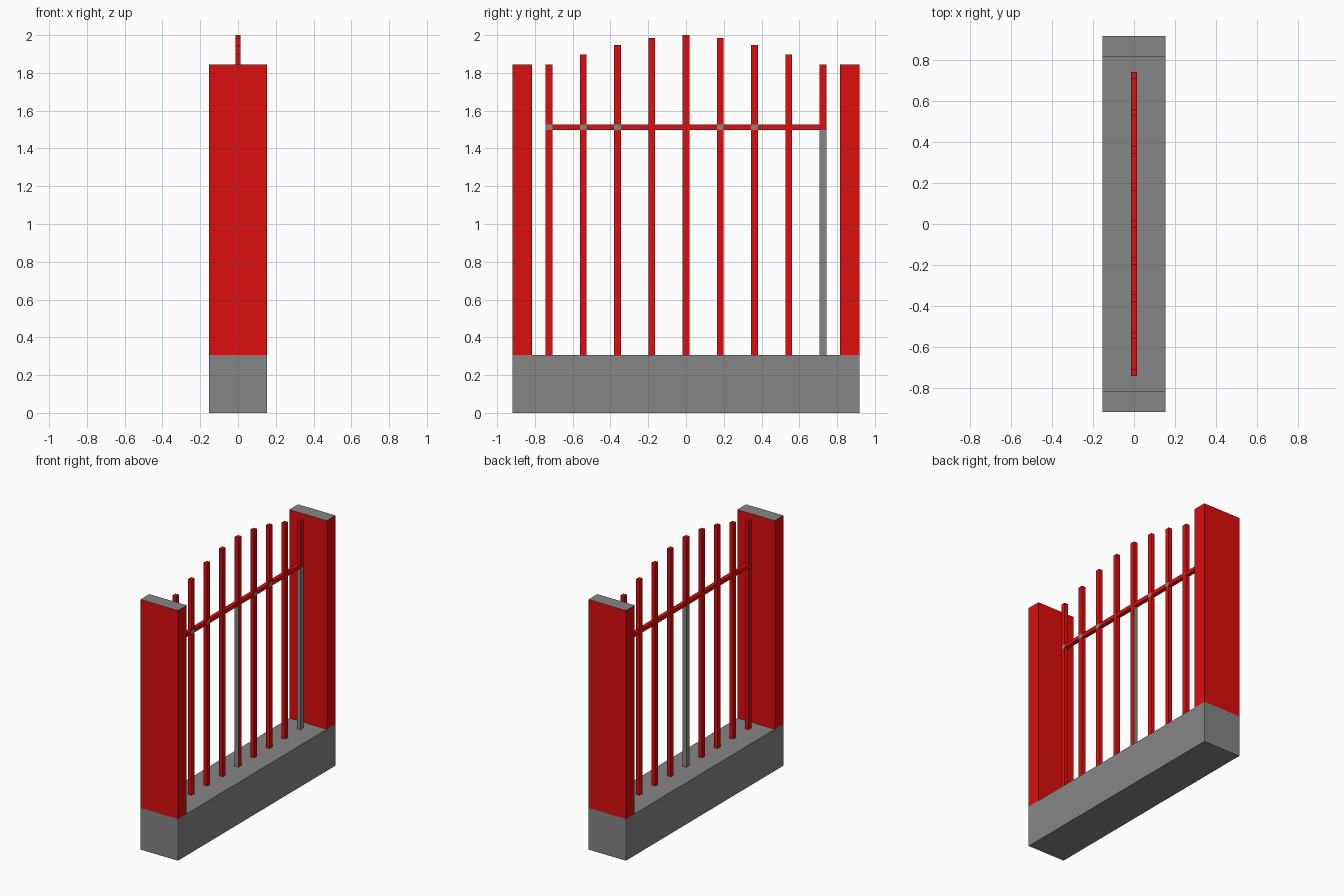
import bpy, bmesh
from mathutils import Vector

if "Cube" in bpy.data.objects:
    bpy.data.objects.remove(bpy.data.objects["Cube"])

red = bpy.data.materials.new("red_paint")
red.diffuse_color = (0.73, 0.004, 0.004, 1)
red.use_nodes = True
red.node_tree.nodes["Principled BSDF"].inputs["Base Color"].default_value = red.diffuse_color
grey = bpy.data.materials.new("bare_grey")
grey.diffuse_color = (0.24, 0.24, 0.24, 1)
grey.use_nodes = True
grey.node_tree.nodes["Principled BSDF"].inputs["Base Color"].default_value = grey.diffuse_color

DIRS = {"+x": (1, 0, 0), "-x": (-1, 0, 0), "+y": (0, 1, 0),
        "-y": (0, -1, 0), "+z": (0, 0, 1), "-z": (0, 0, -1)}


def box(name, lo, hi, bare=(), material=red):
    """Box between two corners; the sides listed in bare stay grey."""
    lo, hi = Vector(lo), Vector(hi)
    bm = bmesh.new()
    bmesh.ops.create_cube(bm, size=1)
    for v in bm.verts:
        v.co = (lo + hi) / 2 + v.co * (hi - lo)
    bm.normal_update()
    for f in bm.faces:
        if any(f.normal.dot(Vector(DIRS[d])) > 0.9 for d in bare):
            f.material_index = 1
    mesh = bpy.data.meshes.new(name)
    bm.to_mesh(mesh)
    bm.free()
    if material:
        mesh.materials.append(material)
        if bare:
            mesh.materials.append(grey)
    obj = bpy.data.objects.new(name, mesh)
    bpy.context.collection.objects.link(obj)
    return obj


W, L = 0.153, 0.918             # half width and half length of the wall
BASE, POST = 0.307, 1.845       # top heights
R0, R1 = 1.498, 1.526           # rail bottom and top
BX, BY = 0.0145, 0.0175         # half thickness of the bars
STEP = 0.1813                   # bar spacing

# Base wall
box("base_wall", (-W, -L, 0), (W, L, BASE), material=grey)

# End posts with bare tops
box("front_post", (-W, -L, BASE), (W, -0.816, POST), ["+z"])
box("back_post", (-W, 0.816, BASE), (W, L, POST), ["+z"])

# Bars rising in an arch towards the middle, split where the rail crosses
heights = [2.0, 1.985, 1.948, 1.897, POST]
bare_shaft = {0: ["-x", "+y", "-y"], 4: ["+x", "-x", "+y", "-y"]}
bare_joint = (-4, -3, -2, 1, 2)
for i in range(-4, 5):
    y0, y1 = i * STEP - BY, i * STEP + BY
    box("bar_shaft", (-BX, y0, BASE), (BX, y1, R0), bare_shaft.get(i, ()))
    box("bar_joint", (-BX, y0, R0), (BX, y1, R1),
        ["+x"] if i in bare_joint else ())
    box("bar_tip", (-BX, y0, R1), (BX, y1, heights[abs(i)]))
    # Rail piece to the next bar
    if i < 4:
        box("rail_piece", (-BX, y1, R0), (BX, y0 + STEP, R1))
